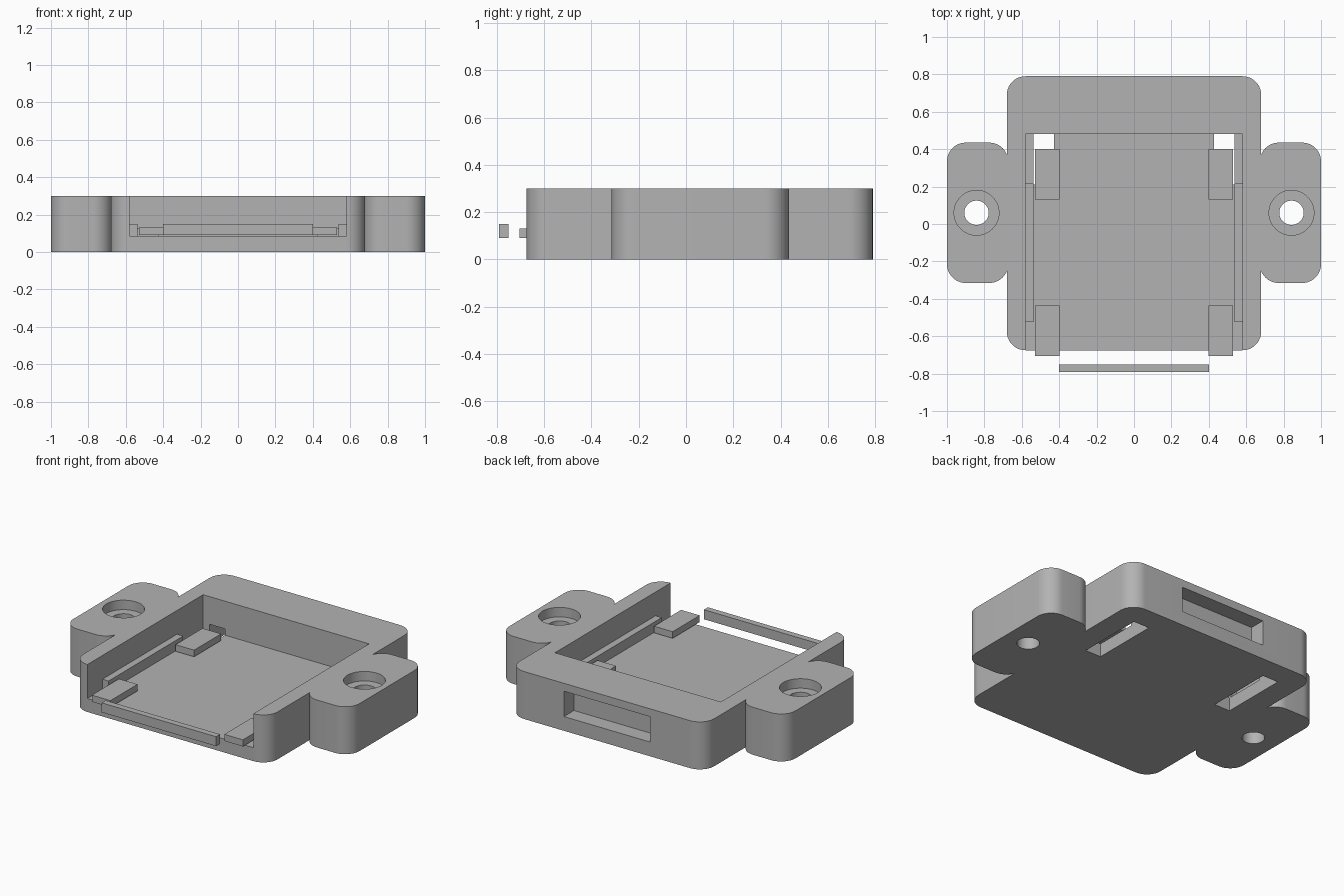
import bpy, bmesh, math

if "Cube" in bpy.data.objects:
    bpy.data.objects.remove(bpy.data.objects["Cube"])

grey = bpy.data.materials.new("grey_plastic")
grey.diffuse_color = (0.45, 0.45, 0.45, 1)
grey.use_nodes = True
grey.node_tree.nodes["Principled BSDF"].inputs["Base Color"].default_value = grey.diffuse_color


def prism(name, outline, z0, z1):
    """Extrude a flat outline from z0 to z1."""
    bm = bmesh.new()
    face = bm.faces.new([bm.verts.new((x, y, z0)) for x, y in outline])
    out = bmesh.ops.extrude_face_region(bm, geom=[face])
    for v in out["geom"]:
        if isinstance(v, bmesh.types.BMVert):
            v.co.z = z1
    bmesh.ops.recalc_face_normals(bm, faces=bm.faces)
    mesh = bpy.data.meshes.new(name)
    bm.to_mesh(mesh)
    bm.free()
    mesh.materials.append(grey)
    ob = bpy.data.objects.new(name, mesh)
    bpy.context.collection.objects.link(ob)
    return ob


def arc(cx, cy, r, a0, a1, n):
    return [(cx + r * math.cos(math.radians(a0 + (a1 - a0) * i / n)),
             cy + r * math.sin(math.radians(a0 + (a1 - a0) * i / n))) for i in range(n + 1)]


def rounded(x0, x1, y0, y1, r):
    pts = []
    for cx, cy, a in ((x1 - r, y1 - r, 0), (x0 + r, y1 - r, 90),
                      (x0 + r, y0 + r, 180), (x1 - r, y0 + r, 270)):
        pts += arc(cx, cy, r, a, a + 90, 12)
    return pts


def box(name, x0, x1, y0, y1, z0, z1):
    x0, x1 = min(x0, x1), max(x0, x1)
    return prism(name, [(x0, y0), (x1, y0), (x1, y1), (x0, y1)], z0, z1)


def cylinder(name, cx, cy, r, z0, z1):
    return prism(name, arc(cx, cy, r, 0, 360, 48)[:-1], z0, z1)


def combine(target, tool, operation):
    mod = target.modifiers.new(tool.name, 'BOOLEAN')
    mod.operation, mod.object, mod.solver = operation, tool, 'EXACT'
    bpy.context.view_layer.objects.active = target
    bpy.ops.object.modifier_apply(modifier=mod.name)
    bpy.data.objects.remove(tool)


# Tray body with mounting ears
body = prism("tray_body", rounded(-0.68, 0.68, -0.675, 0.79, 0.1), 0, 0.3)
for s in (-1, 1):
    x0, x1 = sorted((s * 0.673, s * 1.0))
    combine(body, prism("ear", rounded(x0, x1, -0.315, 0.435, 0.1), 0, 0.3), 'UNION')

# Open-fronted pocket and blind window in the back wall
combine(body, box("pocket", -0.58, 0.58, -0.9, 0.48, 0.085, 0.4), 'DIFFERENCE')
combine(body, box("back_window", -0.3, 0.3, 0.69, 0.9, 0.09, 0.25), 'DIFFERENCE')

# Counterbored screw holes and floor slots running under the back wall
for s in (-1, 1):
    combine(body, cylinder("hole", s * 0.842, 0.06, 0.065, -0.1, 0.4), 'DIFFERENCE')
    combine(body, cylinder("counterbore", s * 0.842, 0.06, 0.12, 0.24, 0.4), 'DIFFERENCE')
    combine(body, box("slot", s * 0.427, s * 0.537, 0.21, 0.64, -0.1, 0.125), 'DIFFERENCE')

# Side rails and clip pads
for s, side in ((-1, "left"), (1, "right")):
    box(side + "_rail", s * 0.537, s * 0.58, -0.525, 0.22, 0.085, 0.15)
    box(side + "_front_pad", s * 0.398, s * 0.528, -0.705, -0.435, 0.09, 0.132)
    box(side + "_rear_pad", s * 0.398, s * 0.528, 0.13, 0.40, 0.09, 0.132)

# Separate bar in front of the opening
box("front_bar", -0.4, 0.4, -0.79, -0.75, 0.09, 0.15)

# Smooth the round corners, keep edges sharp
for ob in bpy.context.scene.objects:
    ob.select_set(True)
bpy.context.view_layer.objects.active = body
bpy.ops.object.shade_smooth_by_angle(angle=math.radians(30))
